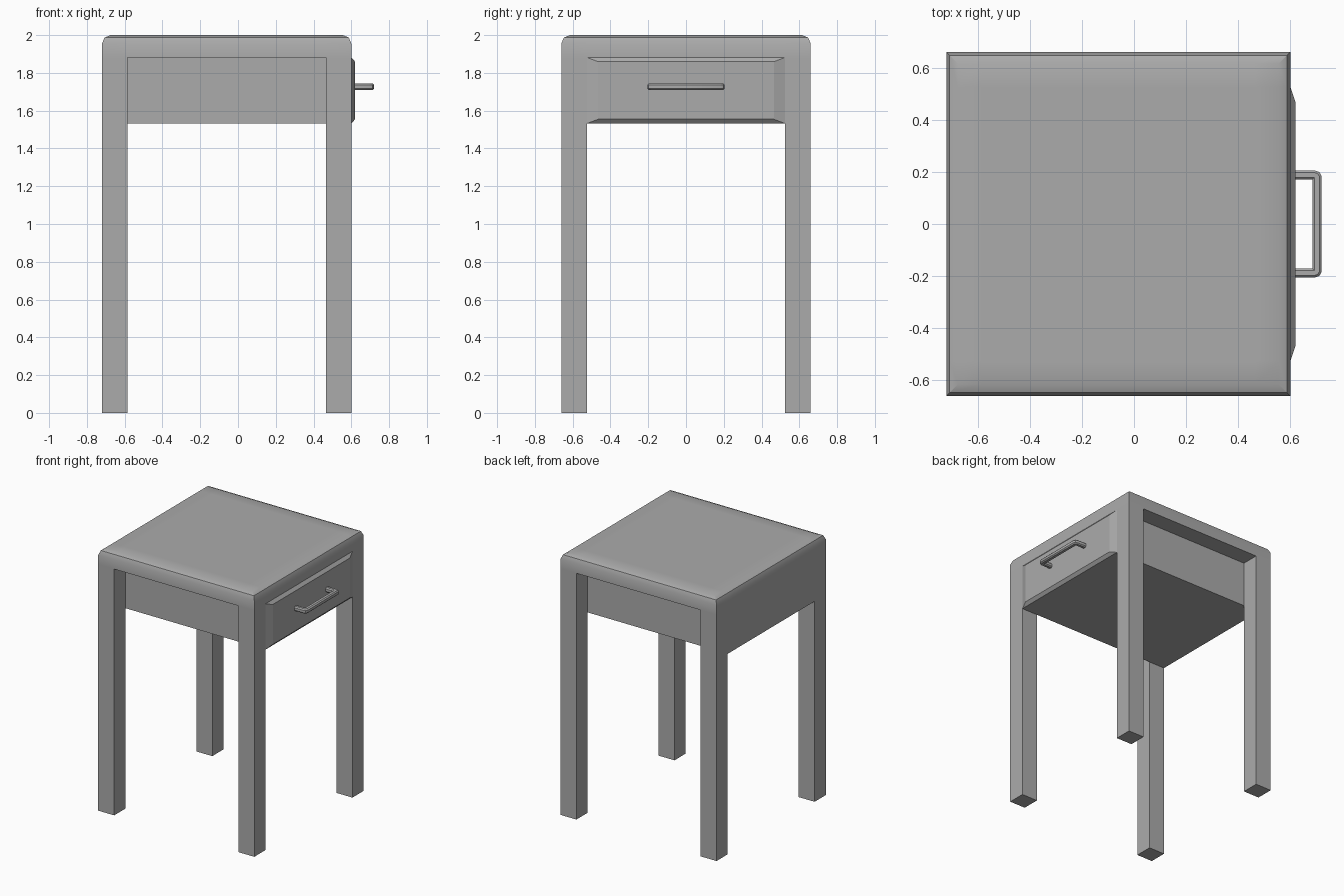
import bpy, bmesh
from math import radians
from mathutils import Vector

cube = bpy.data.objects.get("Cube")
if cube:
    bpy.data.objects.remove(cube, do_unlink=True)

GREY = (0.41, 0.41, 0.41, 1.0)
mat = bpy.data.materials.new("mid_grey")
mat.use_nodes = True
mat.diffuse_color = GREY
mat.node_tree.nodes["Principled BSDF"].inputs["Base Color"].default_value = GREY

# Overall sizes
X0, X1, Y1 = -0.72, 0.60, 0.66
LEG = 0.135
TOP, SLAB, APRON = 2.0, 1.882, 1.532
LX0, LX1, LY = X0 + LEG, X1 - LEG, Y1 - LEG


def finish(name, bm, smooth=False):
    bmesh.ops.recalc_face_normals(bm, faces=bm.faces[:])
    mesh = bpy.data.meshes.new(name)
    bm.to_mesh(mesh)
    bm.free()
    mesh.materials.append(mat)
    obj = bpy.data.objects.new(name, mesh)
    bpy.context.collection.objects.link(obj)
    if smooth:
        bpy.ops.object.select_all(action='DESELECT')
        obj.select_set(True)
        bpy.context.view_layer.objects.active = obj
        bpy.ops.object.shade_smooth_by_angle(angle=radians(30))


def box(bm, lo, hi):
    verts = bmesh.ops.create_cube(bm, size=1)["verts"]
    for v in verts:
        v.co = [a if c < 0 else b for a, b, c in zip(lo, hi, v.co)]


def extrude_down(bm, z, new_z, rule):
    """Extrude the downward faces at height z whose centre meets the rule."""
    faces = [f for f in bm.faces
             if all(abs(v.co.z - z) < 1e-4 for v in f.verts)
             and rule(f.calc_center_median())]
    geom = bmesh.ops.extrude_face_region(bm, geom=faces)["geom"]
    for v in geom:
        if isinstance(v, bmesh.types.BMVert):
            v.co.z = new_z
    old = [f for f in faces if f.is_valid]
    if old:
        bmesh.ops.delete(bm, geom=old, context='FACES')


# Table frame: slab, drawer case flush at the back, and four legs in one body
bm = bmesh.new()
box(bm, (X0, -Y1, SLAB), (X1, Y1, TOP))
for co, no in (((LX0, 0, 0), (1, 0, 0)), ((LX1, 0, 0), (1, 0, 0)),
               ((0, LY, 0), (0, 1, 0)), ((0, -LY, 0), (0, 1, 0))):
    bmesh.ops.bisect_plane(bm, geom=bm.verts[:] + bm.edges[:] + bm.faces[:],
                           plane_co=Vector(co), plane_no=Vector(no))


def at_corner(c):
    return abs(c.y) > LY and not LX0 < c.x < LX1


extrude_down(bm, SLAB, APRON, lambda c: abs(c.y) < LY or at_corner(c))
extrude_down(bm, APRON, 0, at_corner)

# Rounded rim of the top
bmesh.ops.recalc_face_normals(bm, faces=bm.faces[:])
rim = [e for e in bm.edges if all(v.co.z > TOP - 1e-4 for v in e.verts)
       and any(abs(f.normal.z) < 0.5 for f in e.link_faces)]
bmesh.ops.bevel(bm, geom=rim, offset=0.045, offset_type='OFFSET', segments=2,
                profile=0.5, affect='EDGES')
finish("table_frame", bm, smooth=True)

# Drawer front: raised panel with sloping borders
bm = bmesh.new()
box(bm, (X1, -LY, APRON), (X1 + 0.02, LY, SLAB))
mid = (APRON + SLAB) / 2
for v in bm.verts:
    if v.co.x > X1 + 0.01:
        v.co.y *= 0.465 / LY
        v.co.z = mid + (v.co.z - mid) * 0.87
finish("drawer_front", bm)

# Drawer handle: U-shaped bar with softened edges
half = [(0.61, 0.205), (0.695, 0.205), (0.711, 0.199), (0.72, 0.183)]
inner = [(0.684, 0.171), (0.61, 0.171)]
outline = half + [(x, -y) for x, y in reversed(half)]
outline += [(x, -y) for x, y in reversed(inner)] + inner
bm = bmesh.new()
base = bm.faces.new([bm.verts.new((x, y, 1.709)) for x, y in outline])
geom = bmesh.ops.extrude_face_region(bm, geom=[base], use_keep_orig=True)["geom"]
for v in geom:
    if isinstance(v, bmesh.types.BMVert):
        v.co.z += 0.035
bmesh.ops.recalc_face_normals(bm, faces=bm.faces[:])
long_edges = [e for e in bm.edges
              if abs(e.verts[0].co.z - e.verts[1].co.z) < 1e-4
              and max(v.co.x for v in e.verts) > 0.62]
bmesh.ops.bevel(bm, geom=long_edges, offset=0.008, segments=1, affect='EDGES')
finish("drawer_handle", bm, smooth=True)
